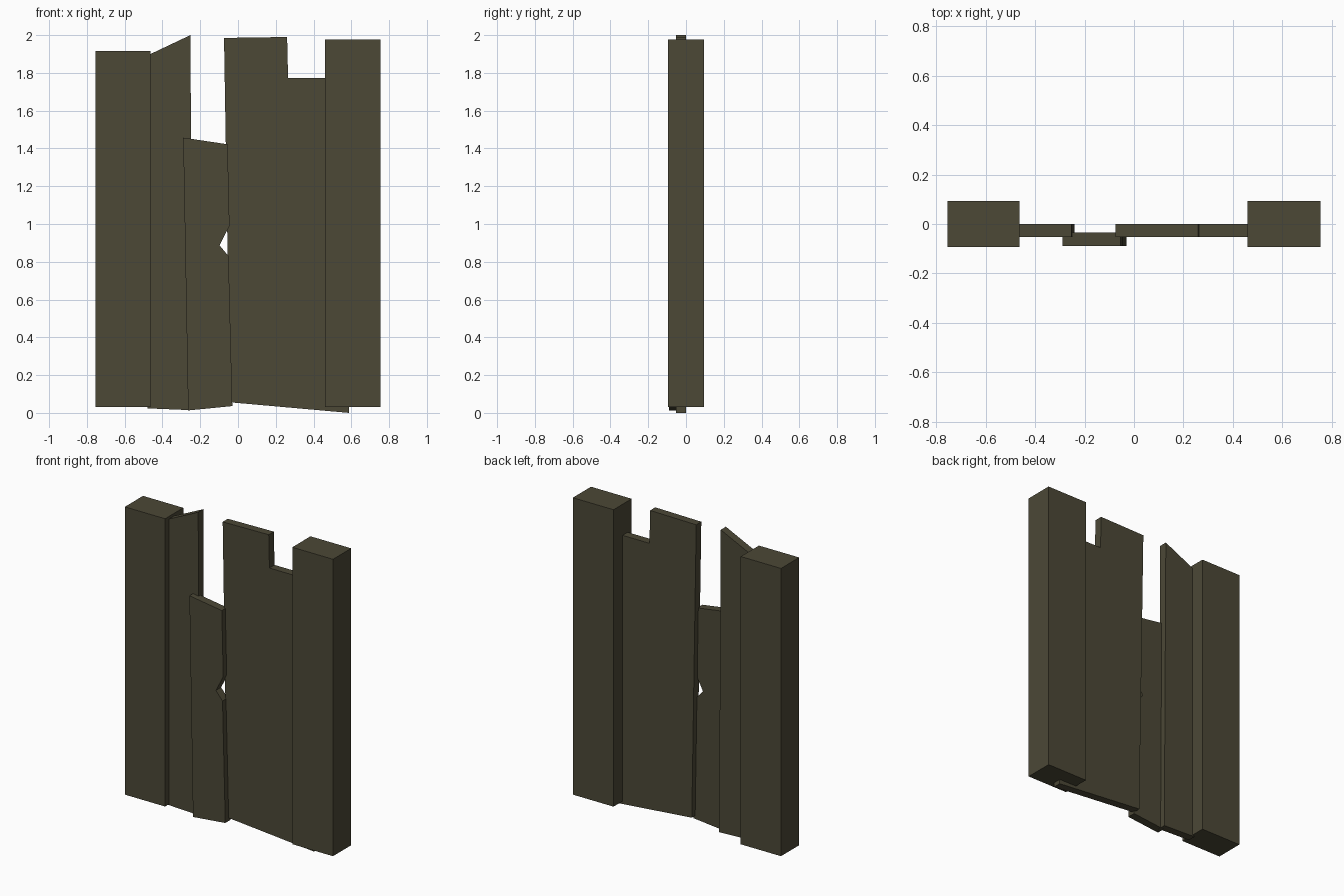
import bpy, bmesh

if "Cube" in bpy.data.objects:
    bpy.data.objects.remove(bpy.data.objects["Cube"])

wood = bpy.data.materials.new("dark_olive_wood")
wood.diffuse_color = (0.072, 0.065, 0.037, 1)
wood.use_nodes = True
wood.node_tree.nodes["Principled BSDF"].inputs["Base Color"].default_value = wood.diffuse_color


def board(name, profile, y0, y1):
    """Extrude an x-z outline from y0 (front) to y1 (back)."""
    bm = bmesh.new()
    face = bm.faces.new([bm.verts.new((x, y0, z)) for x, z in profile])
    new = bmesh.ops.extrude_face_region(bm, geom=[face])["geom"]
    verts = [g for g in new if isinstance(g, bmesh.types.BMVert)]
    bmesh.ops.translate(bm, verts=verts, vec=(0, y1 - y0, 0))
    bmesh.ops.recalc_face_normals(bm, faces=bm.faces)
    mesh = bpy.data.meshes.new(name)
    bm.to_mesh(mesh)
    bm.free()
    mesh.materials.append(wood)
    obj = bpy.data.objects.new(name, mesh)
    bpy.context.collection.objects.link(obj)
    return obj


# Thick side posts
for name, x0, x1, top in (("left_post", -0.755, -0.463, 1.917),
                          ("right_post", 0.46, 0.755, 1.977)):
    board(name, [(x0, 0.03), (x1, 0.03), (x1, top), (x0, top)], -0.094, 0.094)

# Narrow plank with slanted top
board("left_plank", [(-0.48, 0.024), (-0.24, 0.014), (-0.252, 2.0),
                     (-0.48, 1.892)], -0.053, 0.0)

# Wide stepped panel
board("right_panel", [(-0.042, 0.056), (0.588, 0.0), (0.575, 1.773),
                      (0.265, 1.773), (0.26, 1.99), (-0.074, 1.985)],
      -0.053, 0.0)

# Short front plank with a chipped edge
board("broken_plank", [(-0.264, 0.013), (-0.03, 0.036), (-0.05, 0.83),
                       (-0.098, 0.887), (-0.045, 0.99), (-0.055, 1.422),
                       (-0.29, 1.457)], -0.089, -0.035)
